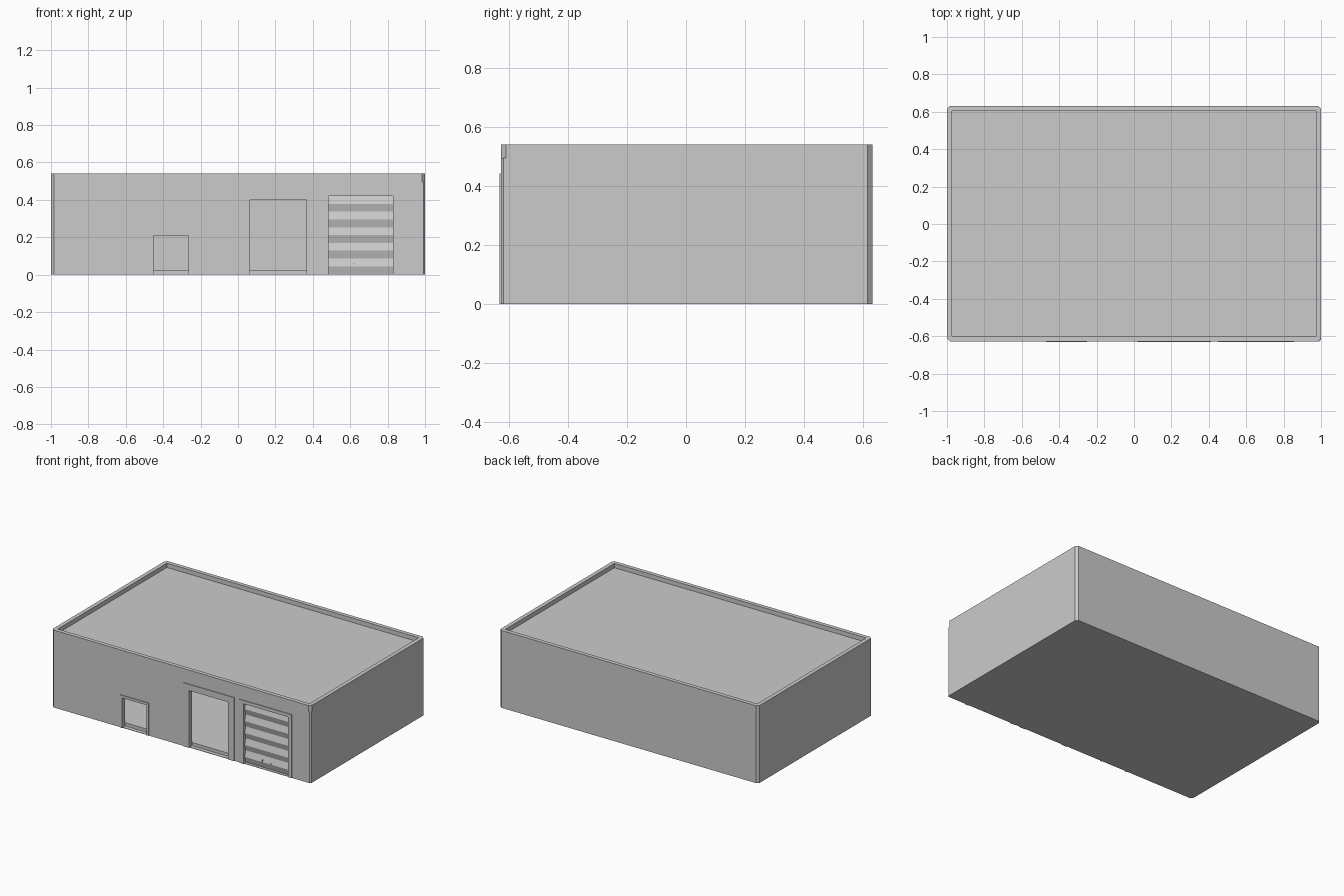
import bpy
import bmesh

if "Cube" in bpy.data.objects:
    bpy.data.objects.remove(bpy.data.objects["Cube"])

# Single plain colour
grey = bpy.data.materials.new("plain_grey")
grey.use_nodes = True
COLOUR = (0.6, 0.6, 0.6, 1)
grey.diffuse_color = COLOUR
grey.node_tree.nodes["Principled BSDF"].inputs["Base Color"].default_value = COLOUR

FRONT, BACK = -0.627, 0.632      # outer wall faces
THICK = 0.028                    # wall thickness
TOP, BAND, ROOF = 0.54, 0.495, 0.51
BASE, FLOOR = 0.003, 0.025
FRAME_FRONT = -0.632
INNER = FRONT + THICK


def finish(bm, name):
    bmesh.ops.recalc_face_normals(bm, faces=bm.faces)
    mesh = bpy.data.meshes.new(name)
    bm.to_mesh(mesh)
    bm.free()
    mesh.materials.append(grey)
    obj = bpy.data.objects.new(name, mesh)
    bpy.context.collection.objects.link(obj)
    return obj


def prism(name, points, offset):
    """Extrude a closed 3D outline along an offset."""
    bm = bmesh.new()
    face = bm.faces.new([bm.verts.new(p) for p in points])
    new = bmesh.ops.extrude_face_region(bm, geom=[face])["geom"]
    bmesh.ops.translate(bm, vec=offset,
                        verts=[v for v in new if isinstance(v, bmesh.types.BMVert)])
    # extrude_face_region removes the start cap only for open shells
    bmesh.ops.holes_fill(bm, edges=[e for e in bm.edges if e.is_boundary])
    return finish(bm, name)


def box(name, x0, x1, y0, y1, z0, z1):
    return prism(name, [(x0, y0, z0), (x1, y0, z0), (x1, y1, z0), (x0, y1, z0)],
                 (0, 0, z1 - z0))


def outline(inset, cut, front_left_cut=None):
    """Rectangle footprint with clipped corners."""
    x, y0, y1 = 1 - inset, FRONT + inset, BACK - inset
    c = cut
    f = cut if front_left_cut is None else front_left_cut
    return [(-x + c, y0), (x - f, y0), (x, y0 + f), (x, y1 - c),
            (x - c, y1), (-x + c, y1), (-x, y1 - c), (-x, y0 + c)]


def ring(name, outer, inner, z0, z1):
    """Hollow wall between two footprints."""
    bm = bmesh.new()
    loops = [[bm.verts.new((x, y, z)) for x, y in pts]
             for pts, z in ((outer, z0), (outer, z1), (inner, z1), (inner, z0))]
    for a, b in zip(loops, loops[1:] + loops[:1]):
        for i in range(len(a)):
            j = (i + 1) % len(a)
            bm.faces.new((a[i], a[j], b[j], b[i]))
    return finish(bm, name)


# Walls, parapet, floor and roof
inner = outline(THICK, 0.001)
walls = ring("walls", outline(0, 0.016, 0.008), inner, BASE, BAND)
ring("parapet", outline(0, 0.016), inner, BAND, TOP)
prism("base_plate", [(x, y, 0) for x, y in outline(0, 0.016, 0.008)], (0, 0, BASE))
prism("floor", [(x, y, BASE) for x, y in inner], (0, 0, FLOOR - BASE))
prism("roof", [(x, y, BAND - 0.01) for x, y in inner], (0, 0, ROOF - BAND + 0.01))

# Openings: left, right, head, then frame left, right, top
openings = {
    "small_door": (-0.452, -0.265, 0.21, -0.47, -0.25, 0.228),
    "tall_door": (0.065, 0.365, 0.40, 0.02, 0.412, 0.443),
    "shutter": (0.485, 0.83, 0.42, 0.45, 0.855, 0.443),
}
for name, (x0, x1, z1, fx0, fx1, fz1) in openings.items():
    cutter = box(name + "_cutter", x0, x1, FRONT - 0.05, INNER + 0.01, -0.05, z1)
    cutter.hide_render = True
    mod = walls.modifiers.new("opening", 'BOOLEAN')
    mod.operation = 'DIFFERENCE'
    mod.solver = 'EXACT'
    mod.object = cutter
    bpy.context.view_layer.objects.active = walls
    bpy.ops.object.modifier_apply(modifier=mod.name)
    bpy.data.objects.remove(cutter)
    # Raised surround
    surround = [(fx0, 0), (x0, 0), (x0, z1), (x1, z1), (x1, 0), (fx1, 0),
                (fx1, fz1), (fx0, fz1)]
    prism(name + "_frame", [(x, FRAME_FRONT, z) for x, z in surround],
          (0, FRONT - FRAME_FRONT, 0))

# Folded shutter: each slat leans out, then back in
x0, x1, head = openings["shutter"][:3]
SLATS = 5
pitch = (head - BASE) / SLATS
ridge, valley = FRONT + 0.008, FRONT + 0.02
profile = [(x0, ridge if i % 2 else valley, BASE + i * pitch / 2)
           for i in range(2 * SLATS + 1)]
profile += [(x0, INNER, head), (x0, INNER, BASE)]
prism("shutter", profile, (x1 - x0, 0, 0))

# Shutter handle lugs
for i, x in enumerate((0.62, 0.687)):
    box(f"shutter_lug_{i + 1}", x - 0.003, x + 0.003, ridge - 0.004, valley,
        0.042, 0.06 - 0.008 * i)
